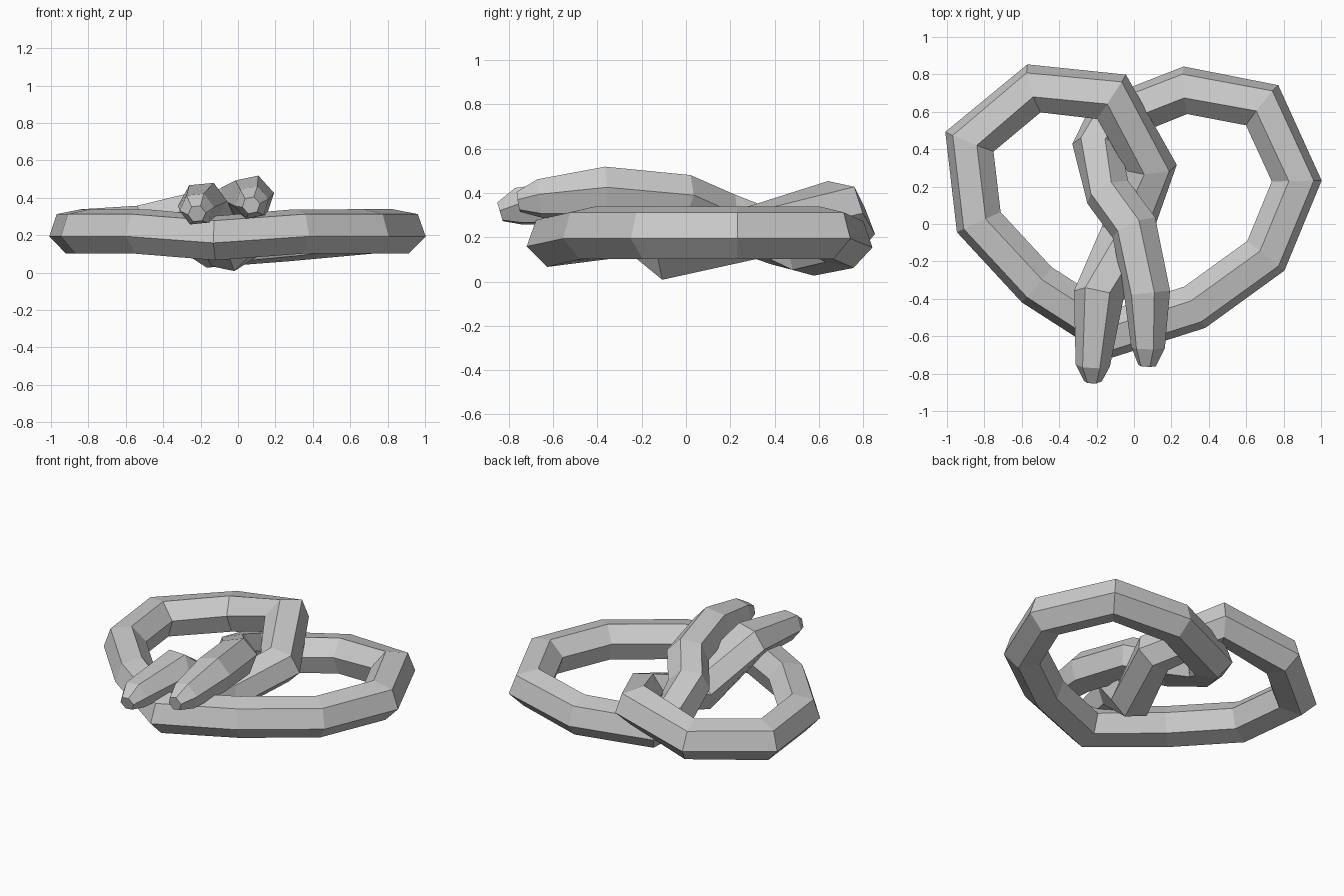
import bpy, bmesh, math
from mathutils import Vector

cube = bpy.data.objects.get("Cube")
if cube:
    bpy.data.objects.remove(cube)

SIDES = 6
RADIUS = 0.125

# Centre line of the knotted strand, in stretches: first end, left loop, right loop, second end
first_end = [(-0.22, -0.84, 0.315), (-0.22, -0.755, 0.34), (-0.19, -0.385, 0.37)]
left_loop = [(-0.05, -0.07, 0.125), (0.095, 0.30, 0.22), (-0.12, 0.68, 0.335),
             (-0.535, 0.725, 0.24), (-0.88, 0.44, 0.22), (-0.83, 0.01, 0.22),
             (-0.52, -0.325, 0.22)]
right_loop = [(-0.115, -0.585, 0.185), (0.325, -0.445, 0.22), (0.705, -0.17, 0.22),
              (0.87, 0.23, 0.22), (0.685, 0.635, 0.22), (0.275, 0.715, 0.18),
              (-0.13, 0.555, 0.145)]
second_end = [(-0.20, 0.42, 0.19), (-0.14, 0.17, 0.28), (0.0, -0.02, 0.365),
              (0.07, -0.37, 0.40), (0.075, -0.66, 0.375), (0.07, -0.757, 0.36)]
path = [Vector(p) for p in first_end + left_loop + right_loop + second_end]

# Both tips taper
radii = [RADIUS] * len(path)
radii[0] = radii[-1] = 0.048
radii[1] = radii[-2] = 0.092


def make_tube(name, points, radii, material):
    """Sweep a polygon along the points with mitred corners and capped ends."""
    bm = bmesh.new()
    rings = []
    last = len(points) - 1
    for i, p in enumerate(points):
        before = (p - points[max(i - 1, 0)]).normalized()
        after = (points[min(i + 1, last)] - p).normalized()
        tangent = (before + after).normalized()
        side = tangent.cross(Vector((0, 0, 1))).normalized()
        up = side.cross(tangent)
        mitre = 1 / max(tangent.dot(after if i < last else before), 0.8)
        start = math.radians(6 if i < len(first_end) else -12)
        ring = []
        for k in range(SIDES):
            a = start + math.tau * k / SIDES
            offset = side * math.cos(a) * mitre + up * math.sin(a)
            ring.append(bm.verts.new(p + offset * radii[i]))
        rings.append(ring)
    for r, s in zip(rings, rings[1:]):
        for k in range(SIDES):
            n = (k + 1) % SIDES
            bm.faces.new((r[k], r[n], s[n], s[k]))
    bm.faces.new(rings[0])
    bm.faces.new(rings[-1])
    bmesh.ops.recalc_face_normals(bm, faces=bm.faces)
    mesh = bpy.data.meshes.new(name)
    bm.to_mesh(mesh)
    bm.free()
    mesh.materials.append(material)
    obj = bpy.data.objects.new(name, mesh)
    bpy.context.collection.objects.link(obj)
    return obj


# Single light grey colour
grey = bpy.data.materials.new("light_grey")
grey.use_nodes = True
colour = (0.6, 0.6, 0.6, 1)
grey.diffuse_color = colour
grey.node_tree.nodes["Principled BSDF"].inputs["Base Color"].default_value = colour

make_tube("knotted_strand", path, radii, grey)
